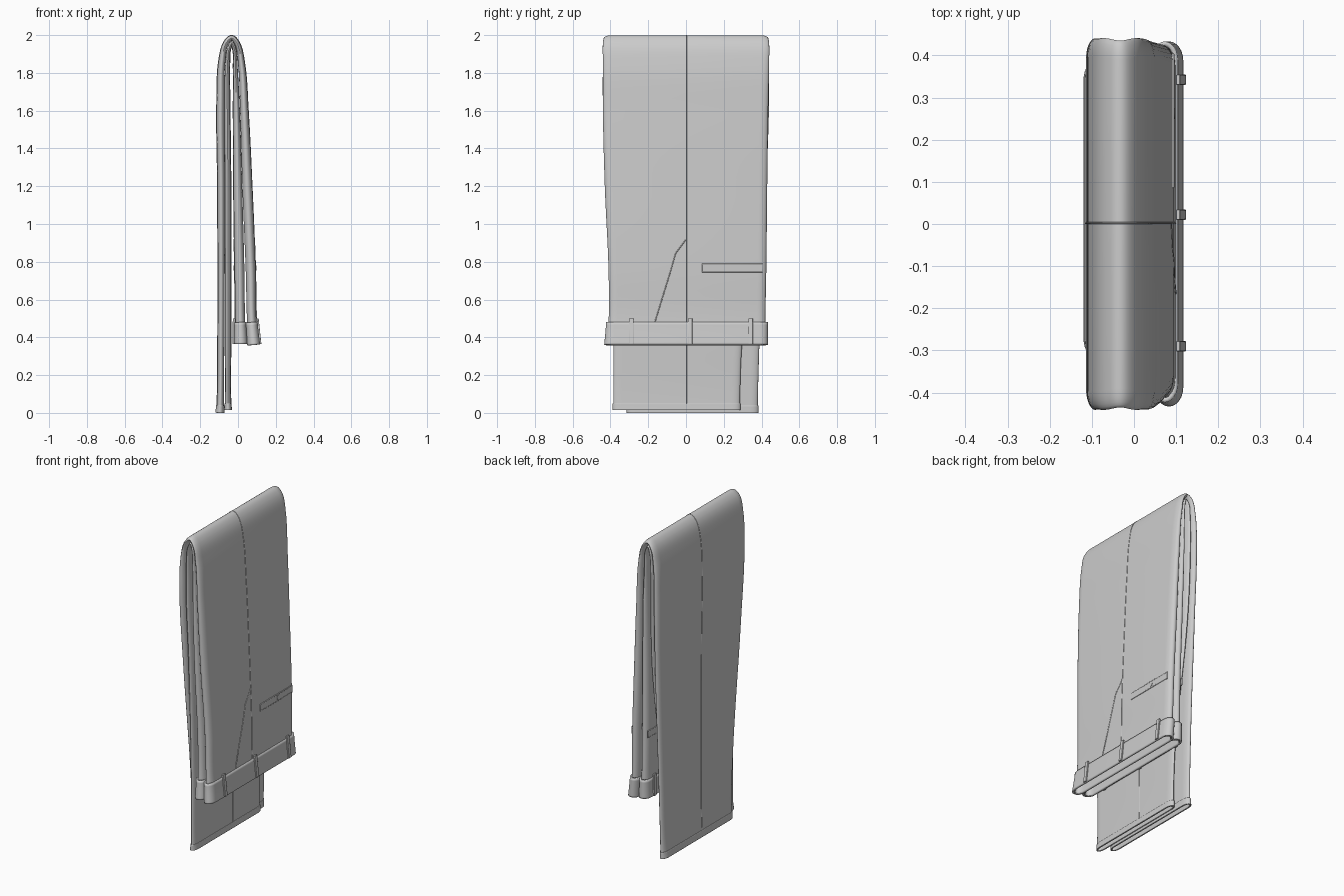
import bpy, math
from mathutils import Vector

if "Cube" in bpy.data.objects:
    bpy.data.objects.remove(bpy.data.objects["Cube"])

# Path keys: x, z, half thickness, y min, y max (hem -> over the fold -> waist)
OUTER = [(-.096, 0, .021, -.31, .38), (-.094, .04, .019, -.31, .38), (-.09, .4, .018, -.33, .39),
         (-.089, 1.2, .02, -.41, .425), (-.092, 1.65, .021, -.44, .44), (-.084, 1.87, .018, -.44, .44),
         (-.062, 1.96, .014, -.44, .44), (-.033, 1.985, .014, -.435, .435), (-.004, 1.955, .014, -.44, .44),
         (.018, 1.85, .018, -.44, .44), (.033, 1.6, .022, -.44, .435), (.049, 1.2, .026, -.43, .43),
         (.067, .75, .026, -.41, .425), (.073, .48, .025, -.41, .42), (.083, .36, .028, -.42, .42)]
INNER = [(-.053, .015, .018, -.385, .285), (-.053, .05, .016, -.385, .285), (-.053, .4, .016, -.385, .30),
         (-.053, 1.2, .016, -.41, .41), (-.057, 1.65, .015, -.43, .43), (-.055, 1.85, .012, -.43, .43),
         (-.047, 1.93, .010, -.43, .43), (-.033, 1.956, .010, -.425, .425), (-.02, 1.93, .010, -.43, .43),
         (-.014, 1.83, .012, -.43, .43), (-.008, 1.6, .018, -.43, .43), (-.001, 1.2, .023, -.42, .42),
         (.008, .75, .026, -.40, .41), (.012, .48, .026, -.40, .41), (.015, .365, .030, -.41, .41)]
N = 8


def smooth_rows(keys):
    """Catmull-Rom sampling of the keys, adding the outward normal."""
    out = []
    for i in range(len(keys) - 1):
        q = [keys[max(i - 1, 0)], keys[i], keys[i + 1], keys[min(i + 2, len(keys) - 1)]]
        d = [max(.02, math.dist(q[k][:2], q[k + 1][:2])) for k in range(3)]
        for s in range(N + (i == len(keys) - 2)):
            t = s / N
            row = []
            for c in range(5):
                m1 = ((q[1][c] - q[0][c]) / d[0] + (q[2][c] - q[1][c]) / d[1]) / 2 * d[1]
                m2 = ((q[2][c] - q[1][c]) / d[1] + (q[3][c] - q[2][c]) / d[2]) / 2 * d[1]
                row.append((2*t**3 - 3*t*t + 1) * q[1][c] + (t**3 - 2*t*t + t) * m1
                           + (3*t*t - 2*t**3) * q[2][c] + (t**3 - t*t) * m2)
            out.append(row)
    for i, r in enumerate(out):
        a, b = out[max(i - 1, 0)], out[min(i + 1, len(out) - 1)]
        tan = Vector((b[0] - a[0], 0, b[1] - a[1])).normalized()
        r.append(Vector((-tan.z, 0, tan.x)))
    return out


def finish(ob, angle=40):
    bpy.ops.object.select_all(action='DESELECT')
    ob.select_set(True)
    bpy.context.view_layer.objects.active = ob
    bpy.ops.object.shade_smooth_by_angle(angle=math.radians(angle))


def tube(name, rows, grow=0, wide=0, wall=.005):
    """Flattened open cloth tube with rounded side creases."""
    # section: (side, y inset, thickness factor)
    half = [(math.sin(a) ** 1, math.cos(a)) for a in [math.pi / 2 * k / 6 for k in range(7)]]
    sec = [(1, c, s) for s, c in half] + [(0, 0, 1)] + [(-1, c, s) for s, c in half[::-1]]
    sec += [(-1, c, -s) for s, c in half[1:]] + [(0, 0, -1)] + [(1, c, -s) for s, c in half[:0:-1]]
    verts, faces, m = [], [], len(sec)
    for x, z, h, y0, y1, n in rows:
        mid, w, r = (y0 + y1) / 2, (y1 - y0) / 2 + wide, .045
        for side, c, s in sec:
            p = Vector((x, mid + side * (w - r + r * c), z)) + n * (s * (h + grow))
            verts.append(p)
    for i in range(len(rows) - 1):
        for j in range(m):
            k = (j + 1) % m
            faces.append((i*m + j, i*m + k, (i+1)*m + k, (i+1)*m + j))
    me = bpy.data.meshes.new(name)
    me.from_pydata(verts, [], faces)
    ob = bpy.data.objects.new(name, me)
    bpy.context.collection.objects.link(ob)
    mod = ob.modifiers.new("cloth", 'SOLIDIFY')
    mod.thickness, mod.offset = wall, -1
    finish(ob)
    return ob


def seam(name, pts, r=.0025):
    cu = bpy.data.curves.new(name, 'CURVE')
    cu.dimensions, cu.bevel_depth, cu.bevel_resolution = '3D', r, 1
    sp = cu.splines.new('POLY')
    sp.points.add(len(pts) - 1)
    for p, v in zip(sp.points, pts):
        p.co = (*v, 1)
    ob = bpy.data.objects.new(name, cu)
    bpy.context.collection.objects.link(ob)


def box(name, loc, size, tilt=0):
    bpy.ops.mesh.primitive_cube_add(size=1, location=loc, rotation=(0, tilt, 0))
    ob = bpy.context.object
    ob.name, ob.scale = name, size
    bpy.ops.object.transform_apply(location=False, rotation=False, scale=True)
    b = ob.modifiers.new("round", 'BEVEL')
    b.width, b.segments = .002, 2
    finish(ob)


def face_x(rows, z, side=1):
    """x of the cloth face on the waist half (side 1 = outward)."""
    part = rows[len(rows) // 2:]
    for a, b in zip(part, part[1:]):
        if b[1] <= z <= a[1]:
            t = (a[1] - z) / (a[1] - b[1])
            return a[0] + (b[0] - a[0]) * t + side * (a[2] + (b[2] - a[2]) * t)
    return part[-1][0] + side * part[-1][2]


for label, keys, side in (("outer", OUTER, 1), ("inner", INNER, -1)):
    rows = smooth_rows(keys)
    # leg, hem and waistband
    tube(label + "_leg", rows)
    tube(label + "_hem", rows[:N + 1], .003, .004, .004)
    tube(label + "_waistband", rows[-N - 1:], .006, .013, .011)
    # side seam along the leg
    seam(label + "_side_seam", [Vector((r[0], .002, r[1])) + r[5] * r[2] * side for r in rows[:-N]], .0022)
    # belt loops
    tilt = math.atan2(face_x(rows, .48, side) - face_x(rows, .37, side), .11)
    for y in (-.29, .022, .342):
        box(label + "_belt_loop", (face_x(rows, .43, side) + side * .009, y, .432), (.010, .024, .136), tilt)
    # slanted front pocket opening
    pts = [(-.165, .48), (-.125, .61), (-.085, .74), (-.055, .845), (-.01, .905), (0, .92)]
    seam(label + "_front_pocket", [(face_x(rows, z, side), y, z) for y, z in pts], .003)
    # back pocket welt with its button
    x = face_x(rows, .767, side)
    for z in (.747, .787):
        box(label + "_back_pocket_edge", (x, .245, z), (.006, .32, .006))
    box(label + "_back_pocket_welt", (x, .245, .767), (.005, .32, .038))
    bpy.ops.mesh.primitive_cylinder_add(vertices=20, radius=.013, depth=.010,
                                        location=(x, .262, .767), rotation=(0, math.pi / 2, 0))
    bpy.context.object.name = label + "_pocket_button"
    finish(bpy.context.object)
